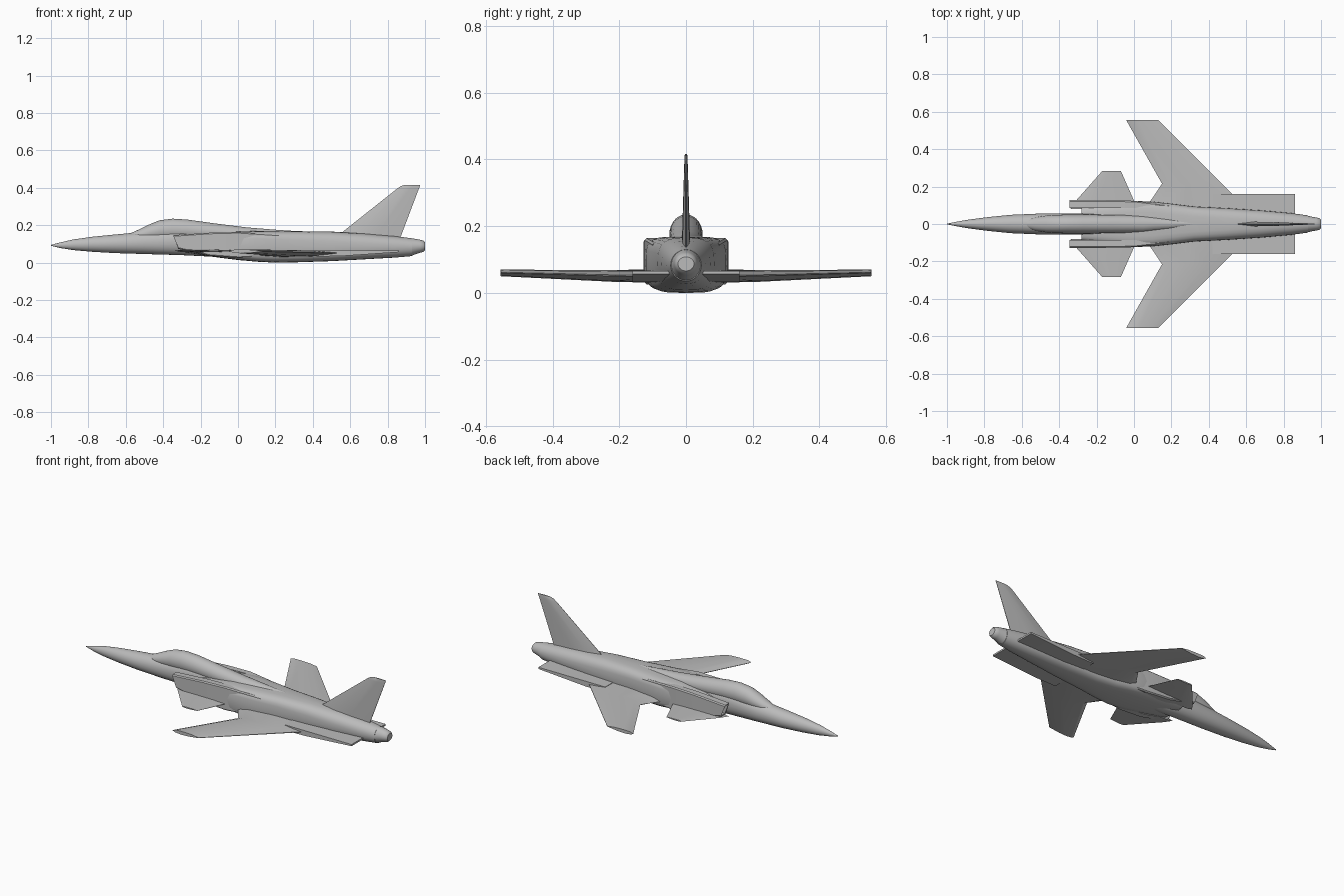
import bpy, bmesh, math

cube = bpy.data.objects.get("Cube")
if cube:
    bpy.data.objects.remove(cube)

grey = bpy.data.materials.new("airframe grey")
grey.use_nodes = True
grey.diffuse_color = (0.5, 0.5, 0.5, 1)
grey.node_tree.nodes["Principled BSDF"].inputs["Base Color"].default_value = (0.5, 0.5, 0.5, 1)


def finish(name, bm, angle=35):
    bmesh.ops.recalc_face_normals(bm, faces=bm.faces)
    mesh = bpy.data.meshes.new(name)
    bm.to_mesh(mesh)
    bm.free()
    mesh.materials.append(grey)
    ob = bpy.data.objects.new(name, mesh)
    bpy.context.collection.objects.link(ob)
    bpy.ops.object.select_all(action='DESELECT')
    ob.select_set(True)
    bpy.context.view_layer.objects.active = ob
    bpy.ops.object.shade_smooth_by_angle(angle=math.radians(angle))
    return ob


def skin(rings, cap=True):
    """Join equal rings of points into a closed skin."""
    bm = bmesh.new()
    loops = [[bm.verts.new(p) for p in ring] for ring in rings]
    n = len(loops[0])
    for a, b in zip(loops, loops[1:]):
        for i in range(n):
            j = (i + 1) % n
            bm.faces.new((a[i], a[j], b[j], b[i]))
    if cap:
        bm.faces.new(loops[0])
        bm.faces.new(loops[-1])
    return bm


def hull(name, stations, sides=28):
    """Loft superellipses; station = x, half width, bottom, top, power."""
    rings = []
    for x, w, low, high, power in stations:
        ring = []
        for i in range(sides):
            a = 2 * math.pi * i / sides
            c, s = math.cos(a), math.sin(a)
            y = math.copysign(abs(c) ** (2 / power), c) * w
            z = math.copysign(abs(s) ** (2 / power), s) * (high - low) / 2
            ring.append((x, y, (low + high) / 2 + z))
        rings.append(ring)
    return finish(name, skin(rings))


def panel(name, sections, side):
    """Flat-topped wing; section = y, leading x, trailing x, bottom, top."""
    rings = []
    for y, le, te, low, high in sections:
        t = high - low
        shape = ((0, .6), (.12, .95), (.4, 1), (.75, .9), (1, .6),
                 (1, .5), (.6, .08), (.3, 0), (.08, .2))
        rings.append([(le + u * (te - le), side * y, low + v * t) for u, v in shape])
    return finish(name, skin(rings), 25)


# Nose and forward fuselage, fading into the spine
hull("nose_fuselage", [
    (-1, .002, .09, .095, 2), (-.95, .012, .078, .108, 2), (-.88, .024, .067, .124, 2),
    (-.78, .037, .058, .138, 2), (-.66, .049, .051, .15, 2), (-.5, .056, .046, .165, 2.1),
    (-.3, .056, .04, .185, 2.2), (-.1, .054, .03, .182, 2.2), (.1, .045, .04, .172, 2.2),
    (.28, .02, .06, .165, 2)])

# Canopy and spine fairing
hull("canopy", [
    (-.585, .018, .125, .153, 2), (-.53, .036, .115, .177, 2), (-.47, .045, .115, .206, 2),
    (-.42, .049, .115, .226, 2), (-.35, .05, .115, .235, 2), (-.27, .05, .115, .23, 2),
    (-.12, .049, .11, .209, 2), (.05, .046, .1, .188, 2.1), (.2, .035, .1, .176, 2),
    (.32, .012, .1, .168, 2)])

# Main body running back to the tail
hull("main_body", [
    (-.28, .088, .055, .125, 4), (-.15, .105, .033, .15, 4), (0, .123, .014, .167, 4.5),
    (.1, .12, .005, .169, 4.5), (.2, .109, 0, .169, 4), (.32, .094, .002, .168, 3.6),
    (.5, .085, .008, .166, 3), (.68, .073, .018, .155, 2.5), (.84, .058, .027, .141, 2.2),
    (.93, .046, .035, .13, 2)])

# Rounded tail cone
hull("tail_cone", [
    (.92, .046, .034, .131, 2), (.955, .038, .047, .126, 2), (.975, .035, .053, .122, 2),
    (.992, .031, .058, .117, 2), (1, .024, .066, .108, 2)])

for side, label in ((1, "left"), (-1, "right")):
    # Square intake with a raked, hollow mouth
    rings = []
    for top_x, low_x, inner, outer, low, high in (
            (-.27, -.25, .092, .119, .08, .14), (-.343, -.318, .089, .123, .079, .142),
            (-.345, -.32, .085, .127, .074, .147), (-.15, -.15, .085, .127, .036, .16),
            (0, 0, .085, .124, .025, .164), (.22, .22, .06, .1, .03, .15)):
        bevel = .006
        rings.append([(low_x, side * inner, low), (low_x, side * (outer - bevel), low),
                      (low_x, side * outer, low + bevel),
                      (top_x, side * outer, high - bevel),
                      (top_x, side * (outer - bevel), high), (top_x, side * inner, high)])
    finish(label + "_intake", skin(rings), 30)

    # Forward-swept wing with its root strake
    panel(label + "_wing", [(.06, .045, .626, .03, .066), (.215, .15, .47, .033, .068),
                            (.556, -.042, .13, .05, .07)], side)

    # Canard ahead of the wing
    panel(label + "_canard", [(.08, -.34, .03, .055, .07), (.125, -.31, 0, .055, .07),
                              (.283, -.17, -.07, .06, .068)], side)

    # Rear strake, a wedge thinning aft
    rings = [[(x, side * .03, low), (x, side * .16, low),
              (x, side * .16, .066), (x, side * .03, .066)]
             for x, low in ((.42, .033), (.55, .035), (.86, .056))]
    finish(label + "_rear_strake", skin(rings))

# Swept vertical fin
rings = []
for z, le, te, half in ((.1, .46, .855, .014), (.165, .56, .88, .012),
                        (.395, .85, .967, .005), (.41, .872, .973, .0045),
                        (.416, .895, .975, .003)):
    half_shape = ((0, .1), (.3, 1), (.6, .85), (1, .15))
    left = [(le + u * (te - le), half * v, z) for u, v in half_shape]
    rings.append(left + [(x, -y, h) for x, y, h in reversed(left)])
finish("tail_fin", skin(rings), 25)
